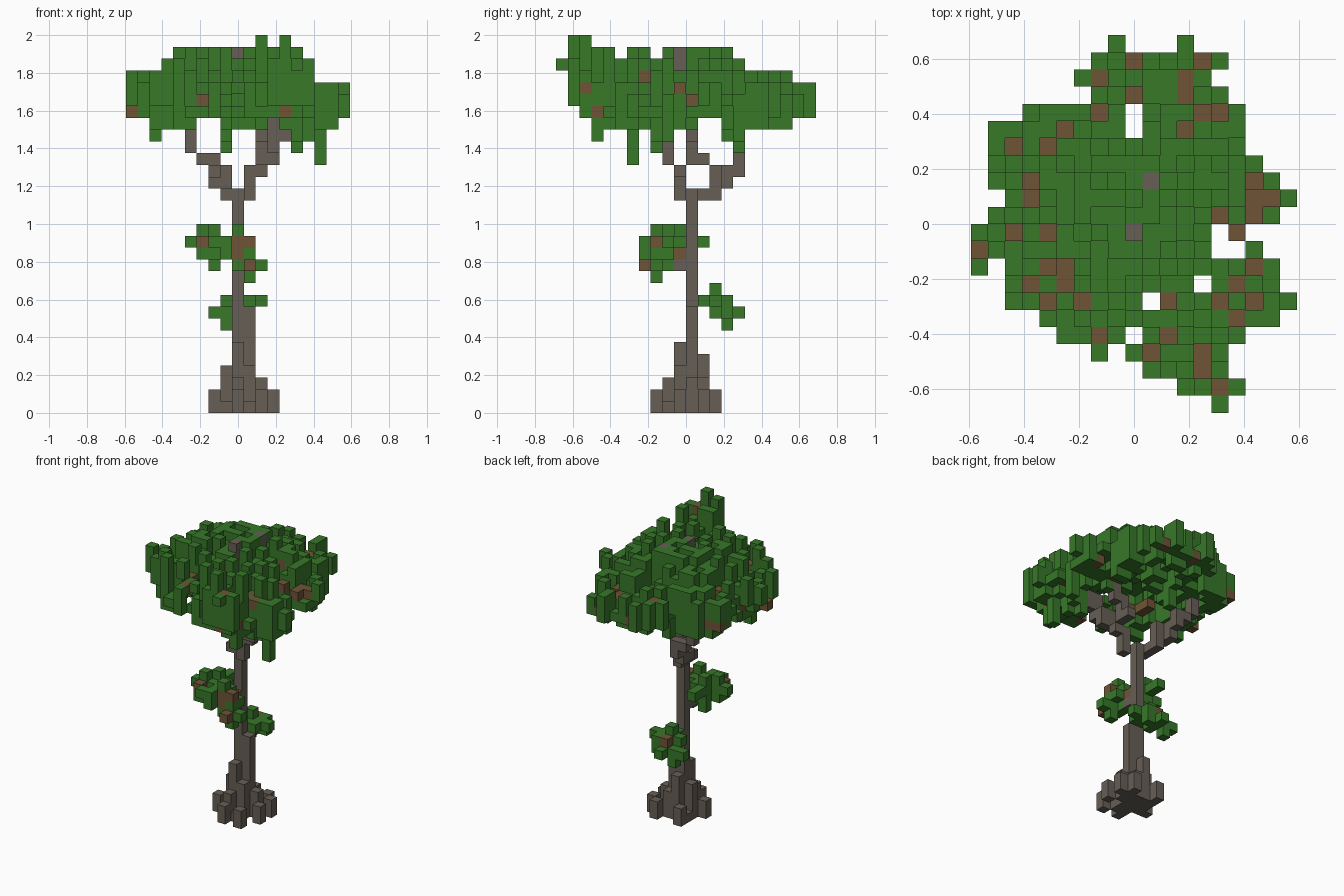
import bpy
import bmesh
import math
import random
from mathutils import Vector

random.seed(11)
if "Cube" in bpy.data.objects:
    bpy.data.objects.remove(bpy.data.objects["Cube"], do_unlink=True)

# Grid of cubes: 19 wide, 22 deep, 32 high
SIZE = 2 / 32
WIDE, DEEP = 19, 22


def material(name, colour):
    mat = bpy.data.materials.new(name)
    mat.use_nodes = True
    mat.diffuse_color = (*colour, 1)
    mat.node_tree.nodes["Principled BSDF"].inputs["Base Color"].default_value = (*colour, 1)
    return mat


MATERIALS = [
    material("bark_grey", (0.135, 0.114, 0.090)),
    material("leaf_green", (0.038, 0.188, 0.022)),
    material("dry_leaf_brown", (0.156, 0.088, 0.037)),
]
BARK, GREEN, BROWN = range(3)

# Each face: outward direction and two in-plane axes
SIDES = []
for axis in range(3):
    for sign in (-1, 1):
        n, u = Vector((0, 0, 0)), Vector((0, 0, 0))
        n[axis], u[(axis + 1) % 3] = sign, 1
        SIDES.append((n, u, n.cross(u)))


def build(name, cells):
    """Make one object of cubes, keeping only the outer faces."""
    bm = bmesh.new()
    for (i, j, k), colour in cells.items():
        centre = Vector((i + 0.5 - WIDE / 2, j + 0.5 - DEEP / 2, k + 0.5))
        for n, u, v in SIDES:
            if (i + int(n.x), j + int(n.y), k + int(n.z)) in cells:
                continue
            mid = centre + n / 2
            corners = [mid + (a * u + b * v) / 2 for a, b in ((-1, -1), (1, -1), (1, 1), (-1, 1))]
            face = bm.faces.new([bm.verts.new(c * SIZE) for c in corners])
            face.material_index = colour
    bmesh.ops.remove_doubles(bm, verts=bm.verts, dist=SIZE / 100)
    mesh = bpy.data.meshes.new(name)
    bm.to_mesh(mesh)
    bm.free()
    for mat in MATERIALS:
        mesh.materials.append(mat)
    obj = bpy.data.objects.new(name, mesh)
    bpy.context.collection.objects.link(obj)


def columns(*posts, colour=BARK):
    """Upright posts given as (i, j, bottom, top)."""
    return {(i, j, k): colour for i, j, low, high in posts for k in range(low, high)}


# Trunk with a thicker lower half
build("trunk", columns((9, 11, 0, 18), (10, 11, 0, 9), (9, 10, 12, 13)))

# Root flare against the trunk, then separate root tips
build("roots", columns(
    (9, 10, 0, 6), (10, 10, 0, 4), (9, 12, 0, 5), (10, 12, 0, 3),
    (8, 11, 0, 4), (11, 11, 0, 3), (9, 9, 0, 3), (10, 9, 0, 1),
    (8, 12, 0, 1), (11, 12, 0, 1), (8, 10, 0, 1),
    (11, 8, 0, 2), (9, 8, 0, 2), (12, 10, 0, 2), (12, 12, 0, 2),
    (11, 13, 0, 2), (8, 13, 0, 2), (7, 10, 0, 2)))

# Branches fork from the trunk top into the crown
BRANCHES = {
    "back_right_branch": [(9, 11, 18, 19), (8, 12, 18, 19), (8, 13, 18, 21), (7, 13, 19, 20),
                          (7, 14, 19, 21), (7, 15, 20, 22), (6, 15, 21, 22), (5, 15, 22, 24),
                          (8, 11, 18, 19)],
    "front_left_branch": [(10, 10, 18, 21), (11, 10, 20, 21), (11, 9, 21, 23), (12, 9, 21, 23),
                          (12, 8, 22, 25), (13, 8, 23, 26)],
    "middle_branch": [(11, 11, 21, 24), (11, 12, 21, 22), (12, 11, 23, 26)],
    "crown_tips": [(9, 10, 29, 31), (10, 13, 29, 31)],
}
bark_cells = set()
for name, posts in BRANCHES.items():
    cells = columns(*posts)
    bark_cells.update(cells)
    build(name, cells)

# Crown outline: first and last cube of each row, front to back
OUTLINE = [(14, 14), (12, 15), (10, 14), (7, 14), (5, 15), (4, 17), (2, 18), (2, 17),
           (0, 17), (0, 16), (0, 15), (1, 17), (2, 18), (1, 17), (1, 16), (1, 15),
           (1, 15), (3, 15), (7, 14), (6, 13), (7, 14), (8, 12)]
GAPS = {(9, 21), (10, 21), (11, 21), (9, 17), (9, 16), (14, 10), (14, 9), (15, 9),
        (1, 8), (13, 7), (10, 6), (9, 4), (8, 3)}
filled = {(i, j) for j, (first, last) in enumerate(OUTLINE)
          for i in range(first, last + 1)} - GAPS

# How low the fringe may hang, from right to left and from front to back
FRINGE_X = [25, 25, 23, 24, 24, 23, 24, 25, 22, 24, 24, 24, 25, 24, 22, 23, 21, 24, 25]
FRINGE_Y = [29, 26, 24, 23, 24, 24, 21, 24, 22, 23, 24, 24, 25, 25, 23, 22, 24, 24, 24, 23, 25, 25]

# Columns in each row that end in dry leaves
DRY = {1: (14,), 2: (13,), 3: (10, 13), 4: (7, 11), 5: (5, 8, 15), 6: (4, 6, 11, 14, 16),
       7: (3, 5, 15), 8: (4, 5, 16), 9: (0,), 10: (2, 4, 15), 11: (14, 16), 12: (3, 16, 17),
       13: (3, 16), 15: (2, 4), 16: (5, 12), 17: (7, 13, 14), 18: (9, 12), 19: (7, 12),
       20: (9, 13)}


def inset(i, j):
    """Steps from a crown column to the nearest open one, up to four."""
    for r in range(1, 4):
        ring = [(i + a, j + b) for a in range(-r, r + 1) for b in range(-r, r + 1)]
        if any(cell not in filled for cell in ring):
            return r
    return 4


crown = {}
for i, j in sorted(filled):
    x = (i + 0.5 - WIDE / 2) * SIZE
    y = (j + 0.5 - DEEP / 2) * SIZE
    d = math.hypot((x + 0.03) / 0.58, (y + 0.2) / 0.8)
    # Domed, lumpy top that drops toward the rim
    cap = 28 if i > 15 else 31 - sum(d > limit for limit in (0.62, 0.76, 0.92))
    depth = inset(i, j)
    top = min(cap, random.randint((26, 27, 29, 30)[depth - 1], (30, 31, 31, 31)[depth - 1]))
    dry_top = i in DRY.get(j, ())
    if dry_top:
        top = min(top, random.choice((26, 27, 28)))
    # Hollow underside with a ragged hanging fringe
    if d < 0.35:
        low = 28
    elif d < 0.5:
        low = random.choice((25, 26, 27))
    else:
        low = random.choice((22, 23, 24, 25, 26))
    low = max(low, FRINGE_X[i], FRINGE_Y[j])
    if j < 2:
        top = 30
    low = min(low, top - 1)
    for k in range(low, top):
        crown[i, j, k] = BROWN if random.random() < 0.025 else GREEN
    crown[i, j, top - 1] = BROWN if dry_top else GREEN

# Raised tufts at the front and a few low hanging tips
crown.update(columns((11, 2, 28, 32), (13, 1, 29, 32), (14, 4, 27, 31), (12, 3, 27, 31),
                     (16, 6, 21, 25), (14, 8, 22, 26), (8, 15, 22, 26), (2, 9, 23, 26),
                     (8, 5, 24, 27), (5, 5, 24, 26), colour=GREEN))
build("crown", {cell: colour for cell, colour in crown.items() if cell not in bark_cells})

# Small leaf clump on the front of the trunk
clump = columns((6, 9, 13, 16), (7, 10, 12, 16), (8, 10, 13, 15), (5, 9, 14, 15),
                (7, 9, 13, 15), (6, 8, 13, 15), (7, 8, 13, 14), (8, 9, 13, 15),
                (7, 11, 14, 15), (7, 12, 14, 15), (8, 8, 13, 15), (8, 7, 13, 15),
                (7, 7, 14, 15), (9, 8, 12, 16), (9, 9, 12, 15), (10, 8, 11, 14),
                (10, 9, 13, 14), (11, 8, 12, 13), colour=GREEN)
clump.update(columns((9, 8, 13, 15), (10, 8, 14, 15), (10, 7, 12, 13), (9, 10, 13, 14),
                     (6, 8, 14, 15), (8, 9, 14, 15), colour=BROWN))
build("upper_clump", clump)

# Small leaf clump on the back of the trunk
clump = columns((8, 13, 9, 10), (9, 13, 8, 11), (10, 13, 9, 10), (11, 13, 9, 10),
                (10, 12, 9, 10), (9, 12, 9, 10), (9, 14, 8, 9), (8, 14, 7, 9),
                (7, 14, 8, 9), (9, 15, 8, 9), (10, 14, 8, 10), colour=GREEN)
clump[9, 14, 9] = BROWN
build("lower_clump", clump)
